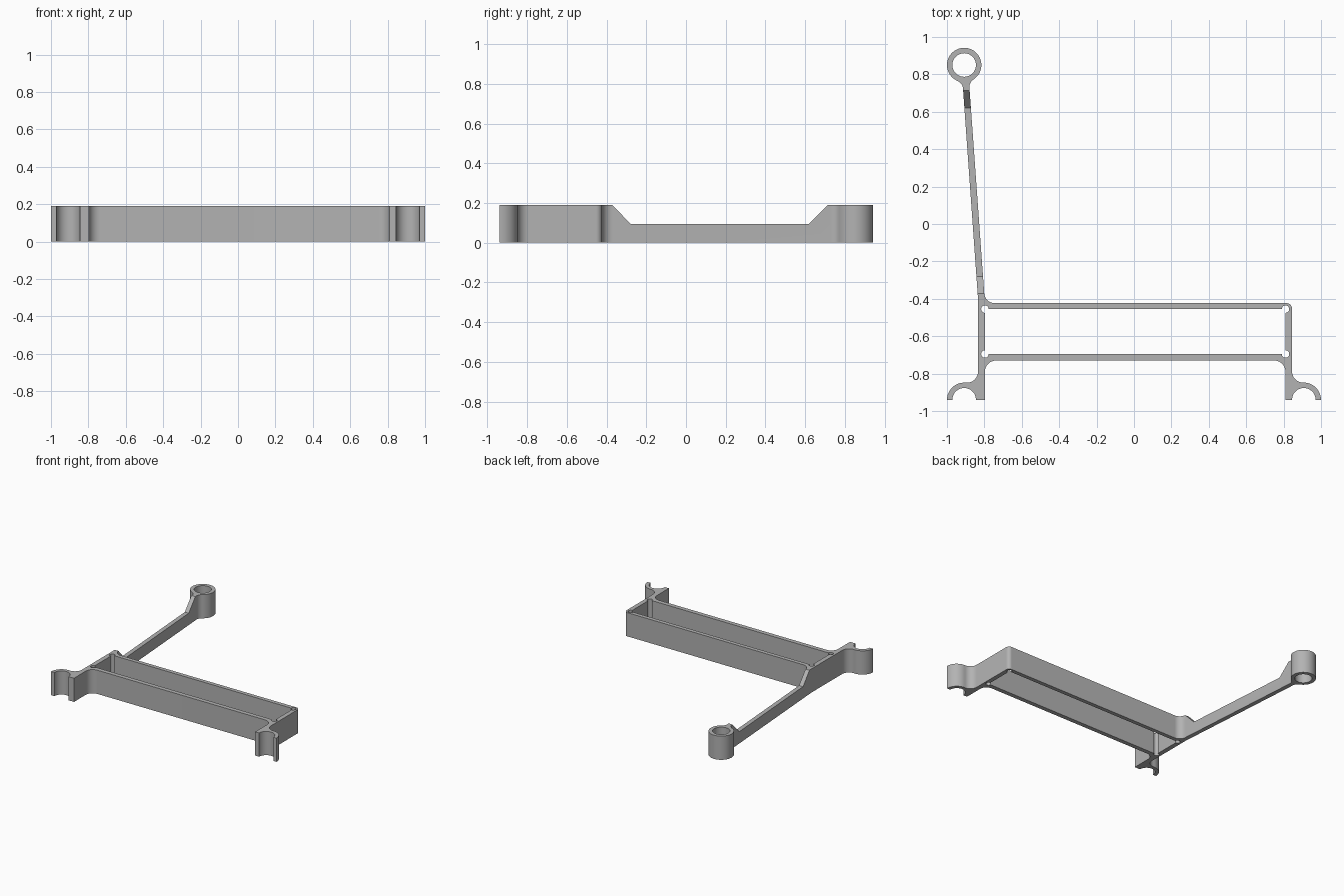
import bpy
import bmesh
from math import sin, cos, radians, degrees, atan2, sqrt

if "Cube" in bpy.data.objects:
    bpy.data.objects.remove(bpy.data.objects["Cube"])

HEIGHT = 0.19
BASE_Y = -0.94           # open ends of the clips
CLIP_X = 0.908           # clip and ring centre offset
RING_Y = 0.85
R_OUT, R_IN = 0.092, 0.063
FILLET = 0.06

grey = bpy.data.materials.new("plain_grey")
grey.use_nodes = True
color = (0.45, 0.45, 0.45, 1)
grey.diffuse_color = color
grey.node_tree.nodes["Principled BSDF"].inputs["Base Color"].default_value = color


def arc(cx, cy, r, start, end, steps=12):
    """Points along an arc, angles in degrees."""
    angles = [radians(start + (end - start) * i / steps) for i in range(steps + 1)]
    return [(cx + r * cos(a), cy + r * sin(a)) for a in angles]


def blend(cx, cy, wall_x, side, up, r):
    """Fillet between a circle and an upright wall.
    Returns the contact angle on the circle and the points, circle to wall."""
    fx = wall_x + side * r
    dy = up * sqrt((R_OUT + r) ** 2 - (fx - cx) ** 2)
    contact = degrees(atan2(dy, fx - cx))
    start = contact + 180
    end = 180 if side > 0 else 0
    while end - start > 180:
        end -= 360
    while end - start < -180:
        end += 360
    return contact, arc(fx, cy + dy, r, start, end)


def prism(name, loops, height):
    """Extrude outlines (the first outer, the rest holes) upward."""
    bm = bmesh.new()
    edges = []
    for loop in loops:
        verts = [bm.verts.new((x, y, 0)) for x, y in loop]
        edges += [bm.edges.new((v, verts[i - 1])) for i, v in enumerate(verts)]
    bmesh.ops.triangle_fill(bm, use_beauty=True, edges=edges)
    up = bmesh.ops.extrude_face_region(bm, geom=bm.faces[:])["geom"]
    bmesh.ops.translate(bm, vec=(0, 0, height),
                        verts=[g for g in up if isinstance(g, bmesh.types.BMVert)])
    bmesh.ops.recalc_face_normals(bm, faces=bm.faces[:])
    mesh = bpy.data.meshes.new(name)
    bm.to_mesh(mesh)
    bm.free()
    obj = bpy.data.objects.new(name, mesh)
    bpy.context.collection.objects.link(obj)
    mesh.materials.append(grey)
    return obj


# Fillets that join the clips and the ring to their walls
left_a, left_clip = blend(-CLIP_X, BASE_Y, -0.834, -1, 1, FILLET)
right_a, right_clip = blend(CLIP_X, BASE_Y, 0.845, 1, 1, FILLET)
ring_ra, ring_right = blend(-CLIP_X, RING_Y, -0.88, 1, -1, 0.05)
ring_la, ring_left = blend(-CLIP_X, RING_Y, -0.914, -1, -1, 0.05)

# Outer outline, counterclockwise from the left clip
outline = arc(-CLIP_X, BASE_Y, R_IN, 180, 0, 24)
outline += [(-0.797, BASE_Y)]
outline += arc(-0.737, -0.79, FILLET, 180, 90)
outline += arc(0.75, -0.79, FILLET, 90, 0)
outline += [(0.81, BASE_Y)]
outline += arc(CLIP_X, BASE_Y, R_IN, 180, 0, 24)
outline += arc(CLIP_X, BASE_Y, R_OUT, 0, right_a)
outline += right_clip[1:]
outline += arc(0.815, -0.453, 0.03, 0, 90)
outline += arc(-0.745, -0.367, 0.056, 270, 180)
outline += ring_right[::-1]
outline += arc(-CLIP_X, RING_Y, R_OUT, ring_ra, ring_la % 360, 48)[1:-1]
outline += ring_left
outline += [(-0.834, -0.40)]
outline += left_clip[::-1]
outline += arc(-CLIP_X, BASE_Y, R_OUT, left_a, 180)[1:]

# Tray opening with round corner reliefs
opening = []
corners = [(-0.797, -0.695), (0.81, -0.695), (0.81, -0.455), (-0.797, -0.455)]
for i, (x, y) in enumerate(corners):
    opening += arc(x, y, 0.02, 90 + 90 * i, 360 + 90 * i, 18)

ring_hole = arc(-CLIP_X, RING_Y, R_IN, 0, 352.5, 47)

bracket = prism("bracket_frame", [outline, opening, ring_hole], HEIGHT)

# Lower the arm between its two sloped ends
notch = prism("arm_notch_cutter", [[(-0.38, 0.20), (-0.28, 0.095),
                                    (0.62, 0.095), (0.725, 0.20)]], 0.4)
for v in notch.data.vertices:
    y, z, x = v.co
    v.co = (x - 1.1, y, z)
notch.hide_render = True

cut = bracket.modifiers.new("arm_notch", "BOOLEAN")
cut.operation = "DIFFERENCE"
cut.solver = "EXACT"
cut.object = notch

bpy.ops.object.select_all(action="DESELECT")
bracket.select_set(True)
bpy.context.view_layer.objects.active = bracket
bpy.ops.object.modifier_apply(modifier=cut.name)
bpy.data.objects.remove(notch)
bpy.ops.object.shade_smooth_by_angle(angle=radians(30))
